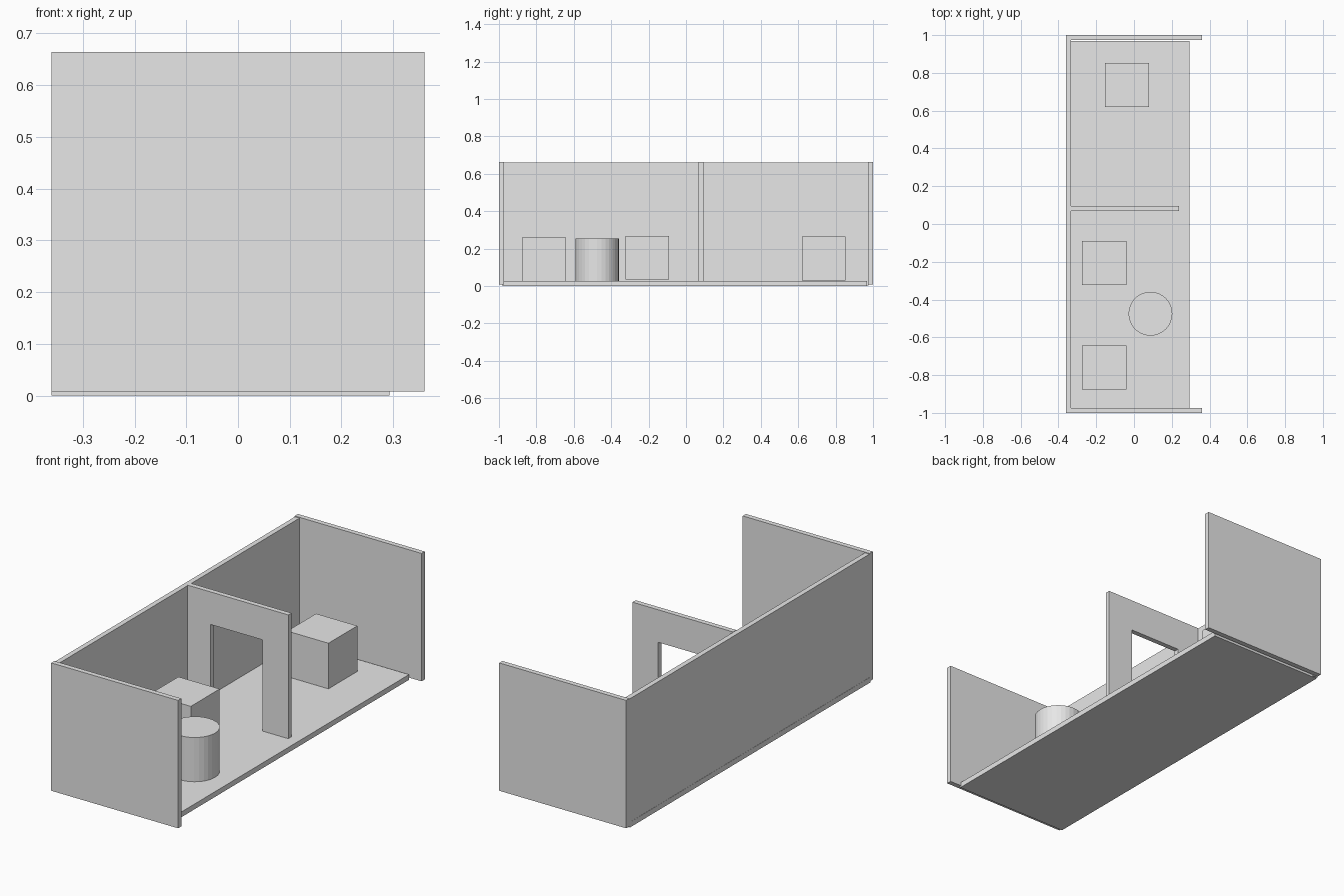
import bpy
import bmesh
from mathutils import Matrix

cube = bpy.data.objects.get("Cube")
if cube:
    bpy.data.objects.remove(cube, do_unlink=True)

# Single plain grey
grey = bpy.data.materials.new("plain_grey")
grey.use_nodes = True
GREY = (0.8, 0.8, 0.8, 1)
grey.diffuse_color = GREY
grey.node_tree.nodes["Principled BSDF"].inputs["Base Color"].default_value = GREY


def finish(name, bm):
    mesh = bpy.data.meshes.new(name)
    bmesh.ops.recalc_face_normals(bm, faces=bm.faces)
    bm.to_mesh(mesh)
    bm.free()
    mesh.materials.append(grey)
    obj = bpy.data.objects.new(name, mesh)
    bpy.context.collection.objects.link(obj)
    return obj


def box(name, x, y, z):
    """Box spanning the given (low, high) ranges."""
    bm = bmesh.new()
    bmesh.ops.create_cube(bm, size=1)
    for v in bm.verts:
        v.co = [r[0] if c < 0 else r[1] for c, r in zip(v.co, (x, y, z))]
    return finish(name, bm)


# Floor slab and outer walls
FLOOR = 0.027
box("floor", (-0.36, 0.293), (-0.98, 0.968), (0, FLOOR))
box("long_wall", (-0.359, -0.333), (-0.975, 0.975), (0.003, 0.66))
box("front_wall", (-0.36, 0.36), (-1, -0.974), (0.008, 0.664))
box("rear_wall", (-0.36, 0.36), (0.974, 1), (0.008, 0.664))

# Dividing wall: an arch outline extruded through its thickness
left, right, top = -0.333, 0.238, 0.662
door_left, door_right, door_top = -0.204, 0.092, 0.495
base = 0.012
outline = [(left, base), (left, top), (right, top), (right, base),
           (door_right, base), (door_right, door_top),
           (door_left, door_top), (door_left, base)]
bm = bmesh.new()
face = bm.faces.new([bm.verts.new((x, 0.068, z)) for x, z in outline])
side = bmesh.ops.extrude_face_region(bm, geom=[face])
bmesh.ops.translate(bm, vec=(0, 0.026, 0),
                    verts=[g for g in side["geom"] if isinstance(g, bmesh.types.BMVert)])
finish("doorway_wall", bm)

# Cube furniture
HALF = 0.117
for name, cx, cy, low in (("front_block", -0.158, -0.759, 0.025),
                          ("middle_block", -0.158, -0.207, 0.034),
                          ("rear_block", -0.037, 0.736, 0.03)):
    box(name, (cx - HALF, cx + HALF), (cy - HALF, cy + HALF), (low, low + 2 * HALF))

# Round stool
bm = bmesh.new()
bmesh.ops.create_cone(bm, cap_ends=True, segments=32, radius1=0.116, radius2=0.116,
                      depth=0.234, matrix=Matrix.Translation((0.087, -0.475, 0.137)))
finish("round_stool", bm)
